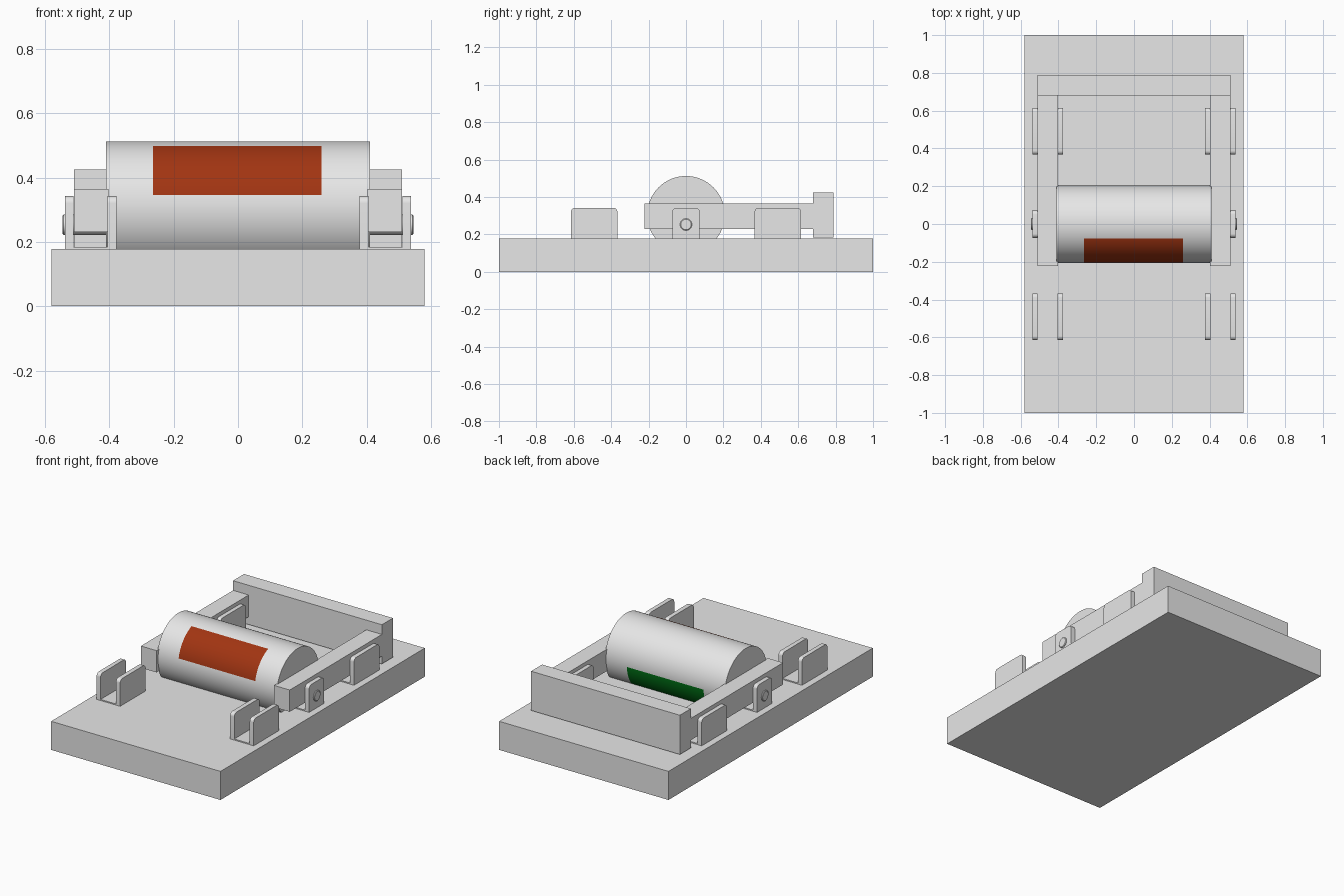
import bpy, bmesh, math

if "Cube" in bpy.data.objects:
    bpy.data.objects.remove(bpy.data.objects["Cube"])

def material(name, rgb):
    m = bpy.data.materials.new(name)
    m.diffuse_color = (*rgb, 1)
    m.use_nodes = True
    m.node_tree.nodes["Principled BSDF"].inputs["Base Color"].default_value = m.diffuse_color
    return m

GREY = material("light_grey", (0.8, 0.8, 0.8))
RED = material("rust_red", (0.36, 0.035, 0.006))
GREEN = material("dark_green", (0.0, 0.17, 0.008))

def finish(name, bm, mats=(GREY,), smooth=False):
    bmesh.ops.recalc_face_normals(bm, faces=bm.faces)
    me = bpy.data.meshes.new(name)
    bm.to_mesh(me)
    bm.free()
    for m in mats:
        me.materials.append(m)
    ob = bpy.data.objects.new(name, me)
    bpy.context.collection.objects.link(ob)
    if smooth:
        bpy.context.view_layer.objects.active = ob
        ob.select_set(True)
        bpy.ops.object.shade_smooth_by_angle(angle=math.radians(30))
        ob.select_set(False)
    return ob

def add_box(bm, x0, x1, y0, y1, z0, z1):
    verts = bmesh.ops.create_cube(bm, size=1)["verts"]
    for v in verts:
        v.co = ((x0 + x1) / 2 + v.co.x * (x1 - x0),
                (y0 + y1) / 2 + v.co.y * (y1 - y0),
                (z0 + z1) / 2 + v.co.z * (z1 - z0))
    return verts

def box(name, *dims):
    bm = bmesh.new()
    add_box(bm, *dims)
    return finish(name, bm)

TOP = 0.177

# base slab
box("base", -0.58, 0.58, -1, 1, 0, TOP)

# lever frame: cross bar and two side arms
box("cross_bar", -0.51, 0.51, 0.68, 0.788, TOP + 0.005, 0.425)
for s, side in ((-1, "left"), (1, "right")):
    a, b = sorted((s * 0.403, s * 0.51))
    box(side + "_arm", a, b, -0.222, 0.68, 0.23, 0.365)

# U-shaped brackets: thin floor and two plates with rounded top corners
def bracket(name, s, y0, y1):
    bm = bmesh.new()
    z1, r = 0.342, 0.022
    prof = [(y0, TOP), (y1, TOP)]
    for cy, start in ((y1 - r, 0), (y0 + r, 90)):
        for k in range(7):
            t = math.radians(start + k * 15)
            prof.append((cy + r * math.cos(t), z1 - r + r * math.sin(t)))
    for xa, xb in ((0.377, 0.405), (0.511, 0.538)):
        f = bm.faces.new([bm.verts.new((s * xa, y, z)) for y, z in prof])
        ext = bmesh.ops.extrude_face_region(bm, geom=[f])["geom"]
        for v in ext:
            if isinstance(v, bmesh.types.BMVert):
                v.co.x = s * xb
    a, b = sorted((s * 0.405, s * 0.511))
    add_box(bm, a, b, y0, y1, TOP, 0.184)
    finish(name, bm, smooth=True)

# pivot pins through the middle brackets
def pin(name, s):
    bm = bmesh.new()
    rings = []
    for x, r in ((0.40, 0.032), (0.542, 0.032), (0.545, 0.028)):
        rings.append([bm.verts.new((s * x, r * math.cos(k * math.tau / 32),
                                    0.253 + r * math.sin(k * math.tau / 32)))
                      for k in range(32)])
    for p, q in zip(rings, rings[1:]):
        for k in range(32):
            j = (k + 1) % 32
            bm.faces.new((p[k], p[j], q[j], q[k]))
    bm.faces.new(rings[0])
    bm.faces.new(rings[-1])
    finish(name, bm, smooth=True)

for s, side in ((-1, "left"), (1, "right")):
    bracket(side + "_front_bracket", s, -0.615, -0.367)
    bracket(side + "_middle_bracket", s, -0.073, 0.073)
    bracket(side + "_rear_bracket", s, 0.367, 0.615)
    pin(side + "_pivot_pin", s)

# roller drum with a red patch on the front and a green one on the lower back
N, R, ZC = 120, 0.207, 0.305
bm = bmesh.new()
rings = []
for x in (-0.41, -0.265, 0.26, 0.41):
    ring = []
    for k in range(N):
        t = math.radians(k * 3 - 0.5)   # 0 = front, 90 = up, 180 = back
        ring.append(bm.verts.new((x, -R * math.cos(t), ZC + R * math.sin(t))))
    rings.append(ring)
for i in range(3):
    for k in range(N):
        j = (k + 1) % N
        f = bm.faces.new((rings[i][k], rings[i][j], rings[i + 1][j], rings[i + 1][k]))
        if i == 1 and 4 <= k < 23:
            f.material_index = 1
        elif i == 1 and 61 <= k < 80:
            f.material_index = 2
bm.faces.new(rings[0])
bm.faces.new(rings[-1])
finish("drum", bm, (GREY, RED, GREEN), smooth=True)
